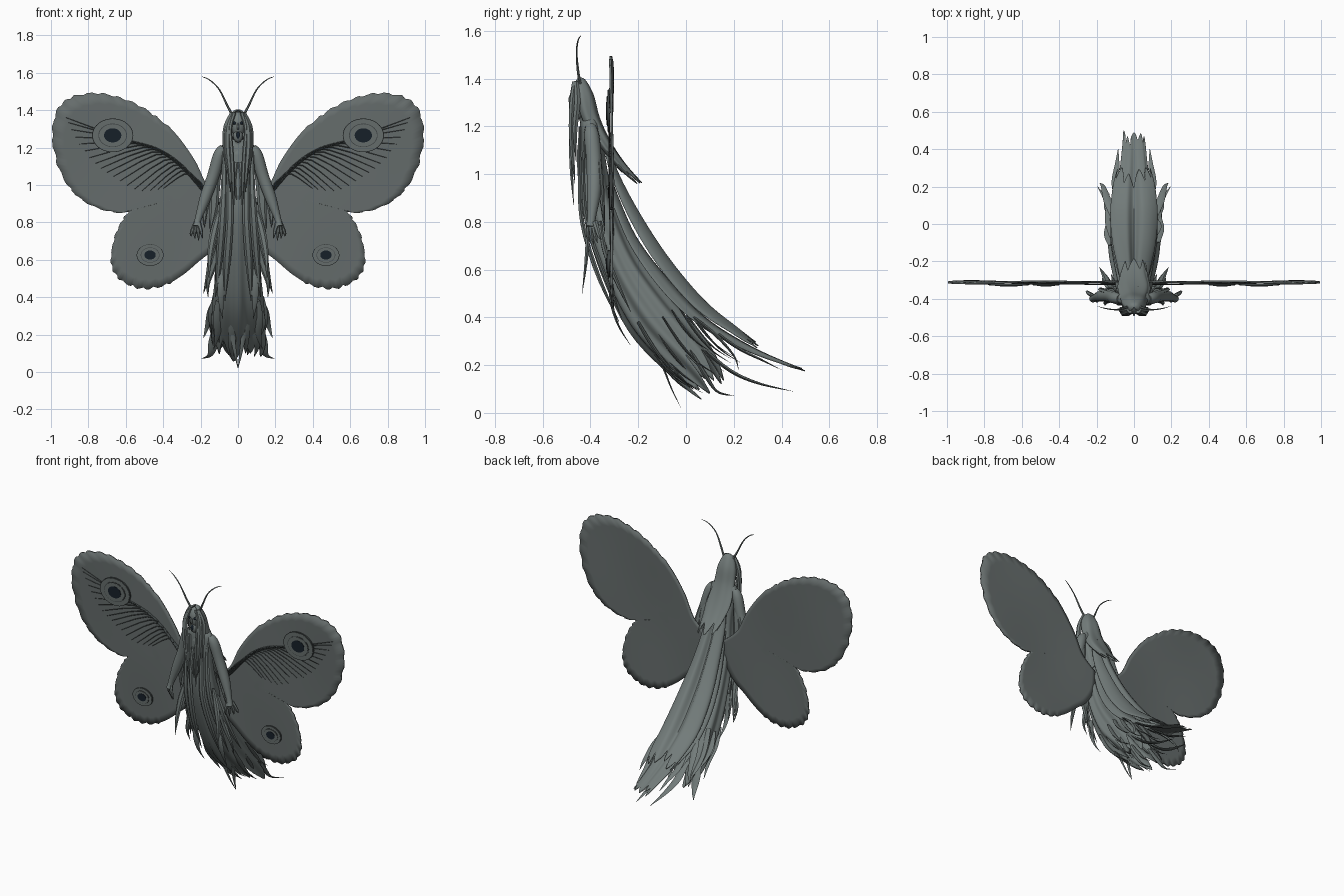
import bpy, bmesh, random
from math import sin, cos, pi, radians, exp, floor
from mathutils import Vector

random.seed(7)

def material(name, rgb):
    m = bpy.data.materials.new(name)
    m.diffuse_color = (*rgb, 1)
    return m

CLOTH = material("cloth_grey", (0.17, 0.20, 0.195))
WING = material("wing_grey", (0.13, 0.15, 0.148))
DARK = material("dark", (0.008, 0.014, 0.022))
LINE = material("vein_grey", (0.05, 0.06, 0.06))

def spline(pts, t):
    """Catmull-Rom through points of any dimension, t in 0..1."""
    n = len(pts) - 1
    i = min(int(max(t, 0) * n), n - 1)
    u = t * n - i
    p = [pts[max(0, min(n, i + k))] for k in (-1, 0, 1, 2)]
    return [0.5 * (2*b + (c - a)*u + (2*a - 5*b + 4*c - d)*u*u + (3*b - a - 3*c + d)*u**3)
            for a, b, c, d in zip(*p)]

def make(name, verts, faces, mat=CLOTH, solid=0):
    me = bpy.data.meshes.new(name)
    me.from_pydata([tuple(v) for v in verts], [], faces)
    bm = bmesh.new()
    bm.from_mesh(me)
    bmesh.ops.recalc_face_normals(bm, faces=bm.faces)
    bm.to_mesh(me)
    bm.free()
    ob = bpy.data.objects.new(name, me)
    bpy.context.collection.objects.link(ob)
    me.materials.append(mat)
    if solid:
        ob.modifiers.new("thickness", 'SOLIDIFY').thickness = solid
    bpy.context.view_layer.objects.active = ob
    bpy.ops.object.select_all(action='DESELECT')
    ob.select_set(True)
    bpy.ops.object.shade_smooth_by_angle(angle=radians(40))
    return ob

def tubes(name, paths, ref=(0, 1, 0), flat=1.0, mat=CLOTH, n=14, k=6):
    """Tapered strands; each path point is (x, y, z, half width)."""
    V, F = [], []
    for pts in paths:
        b = len(V)
        for i in range(n + 1):
            q = spline(pts, i / n)
            a, c = (Vector(spline(pts, max(0, min(1, i/n + e)))[:3]) for e in (-.02, .02))
            tan = (c - a).normalized()
            side = tan.cross(Vector(ref)).normalized()
            nor = side.cross(tan)
            w = max(q[3], 0.0006)
            V += [Vector(q[:3]) + side*w*cos(2*pi*j/k) + nor*w*flat*sin(2*pi*j/k) for j in range(k)]
        F += [(b+i*k+j, b+i*k+(j+1) % k, b+(i+1)*k+(j+1) % k, b+(i+1)*k+j)
              for i in range(n) for j in range(k)]
        F += [tuple(range(b, b+k)), tuple(range(b+n*k, b+n*k+k))]
    return make(name, V, F, mat)

def mirrored(paths):
    return [[(s*p[0], *p[1:]) for p in path] for path in paths for s in (1, -1)]

def drape(name, stations, a0, a1, cols, folds, fold, rag, tips, groove=0, rows=36, solid=0.004):
    """Cloth swept along (y, z, half width, half depth) with folds and a torn hem."""
    closed = abs(a1 - a0 - 2*pi) < 0.01
    cut = [random.uniform(0.0, rag) for _ in range(tips + 1)]
    V, F = [], []
    m = cols if closed else cols + 1
    for j in range(m):
        u = j / cols
        a = a0 + (a1 - a0)*u
        g = u*tips
        end = 1 - cut[int(floor(g))] - rag*abs(2*(g % 1) - 1)**1.3
        for i in range(rows + 1):
            t = end*i/rows
            y, z, w, d = spline(stations, t)
            e, f = spline(stations, max(0, t - .01)), spline(stations, min(1, t + .01))
            tan = Vector((0, f[0]-e[0], f[1]-e[1])).normalized()
            nor = Vector((0, -tan.z, tan.y))
            r = 1 + fold*min(1, t*1.6)*cos(folds*a + 1.5*sin(3*t))
            dip = 1 - groove*exp(-((a - pi/2)/0.2)**2)
            V.append(Vector((w*r*cos(a), y, z)) + nor*d*r*dip*sin(a))
    R = rows + 1
    for j in range(cols):
        b, c = j*R, ((j+1) % m)*R
        F += [(b+i, b+i+1, c+i+1, c+i) for i in range(rows)]
    return make(name, V, F, CLOTH, solid)

# Robe, capes and hood
drape("robe", [(-.42, 1.25, .035, .025), (-.40, 1.19, .095, .045), (-.385, 1.02, .075, .055),
               (-.36, .85, .085, .07), (-.275, .62, .105, .085), (-.14, .40, .13, .11),
               (.02, .22, .14, .10), (.12, .09, .14, .07)], 0, 2*pi, 96, 9, .06, .13, 9)
drape("upper_cape", [(-.35, 1.16, .05, .02), (-.31, 1.0, .07, .03), (-.22, .80, .09, .045),
                     (-.10, .61, .115, .05), (.05, .44, .125, .045), (.2, .335, .11, .03),
                     (.30, .27, .085, .02)], -.2, pi + .2, 60, 4, .04, .10, 6, groove=.75)
drape("lower_cape", [(-.33, .95, .06, .03), (-.24, .72, .09, .04), (-.10, .52, .12, .05),
                     (.06, .37, .12, .04), (.25, .265, .08, .025), (.42, .20, .06, .012),
                     (.50, .175, .055, .01)], -.1, pi + .1, 60, 6, .05, .09, 5, groove=.5)
drape("hood", [(-.452, 1.402, .006, .006), (-.446, 1.385, .035, .028), (-.43, 1.32, .062, .045),
               (-.40, 1.22, .072, .042), (-.34, 1.12, .085, .03), (-.27, 1.03, .07, .022),
               (-.19, .95, .06, .015)], -.75, pi + .75, 48, 6, .05, .12, 5)

# Torn hem strips around the skirt and long trailing tips
rags = []
for i in range(14):
    a = 2*pi*i/14 + random.uniform(-.15, .15)
    x, y, z = .125*cos(a), -.10 + .09*sin(a), .40 + .07*sin(a)
    L = random.uniform(.6, 1.05)
    rags.append([(x, y, z, .014), (x*1.1, y+.08*L, z-.12*L, .024),
                 (x*1.1+random.uniform(-.02, .02), y+.16*L, z-.21*L, .014), (x*1.12, y+.25*L, z-.27*L, .001)])
tubes("skirt_rags", rags, ref=(0, .7, .7), flat=.25)
tubes("trailing_tips", mirrored([
    [(.11, .02, .26, .02), (.13, .08, .16, .028), (.15, .13, .09, .014), (.195, .20, .072, .001)],
    [(.06, .06, .28, .025), (.07, .18, .18, .025), (.06, .30, .125, .016), (.05, .45, .09, .001)],
    [(.10, .03, .40, .02), (.14, .12, .33, .022), (.165, .2, .24, .012), (.185, .22, .18, .001)],
    [(.08, .12, .34, .02), (.10, .22, .27, .02), (.09, .32, .22, .012), (.085, .40, .18, .001)],
    [(.08, -.32, .55, .015), (.09, -.31, .45, .02), (.09, -.28, .36, .012), (.08, -.23, .28, .001)],
    [(.10, -.2, .38, .02), (.11, -.14, .28, .025), (.11, -.08, .2, .015), (.13, 0, .12, .001)],
    [(.035, -.16, .32, .02), (.03, -.10, .2, .014), (.015, -.06, .1, .008), (.0, -.02, .02, .001)],
]), ref=(0, .7, .7), flat=.35)

# Front stole and hanging chest panels
tubes("front_stole", mirrored([
    [(.045, -.445, 1.2, .012), (.045, -.445, 1.0, .018), (.045, -.435, .8, .02), (.06, -.37, .58, .02), (.07, -.28, .38, .002)],
    [(.075, -.42, 1.18, .01), (.075, -.43, 1.0, .016), (.085, -.415, .8, .02), (.10, -.35, .6, .018), (.12, -.27, .4, .002)],
    [(.012, -.45, 1.12, .012), (.022, -.45, 1.02, .012), (.008, -.445, .92, .003)],
]), flat=.5)

# Head with hollow face
def ball(name, loc, size, mat=CLOTH):
    bpy.ops.mesh.primitive_uv_sphere_add(segments=24, ring_count=14, location=loc)
    ob = bpy.context.object
    ob.name, ob.scale = name, size
    ob.data.materials.append(mat)
    bpy.ops.object.shade_smooth()

ball("head", (0, -.443, 1.325), (.042, .04, .066))
ball("jaw", (0, -.455, 1.262), (.026, .026, .035))
ball("nose", (0, -.484, 1.312), (.006, .008, .02))
ball("mouth", (0, -.476, 1.265), (.011, .008, .018), DARK)
for s, side in ((1, "left"), (-1, "right")):
    ball("eye_socket_" + side, (s*.018, -.475, 1.33), (.011, .008, .009), DARK)
tubes("neck", [[(0, -.44, 1.28, .025), (0, -.42, 1.22, .024), (0, -.41, 1.17, .04)]], k=12)

# Hair locks down the front and antennae
tubes("hair_locks", mirrored([
    [(.025, -.465, 1.385, .012), (.052, -.475, 1.31, .016), (.055, -.48, 1.2, .016), (.045, -.475, 1.08, .012), (.04, -.465, .96, .001)],
    [(.03, -.46, 1.385, .012), (.062, -.455, 1.3, .018), (.066, -.465, 1.18, .014), (.06, -.46, 1.05, .001)],
    [(.02, -.47, 1.385, .01), (.042, -.482, 1.3, .010), (.034, -.483, 1.18, .011), (.026, -.48, 1.02, .010), (.022, -.47, .87, .001)],
]), flat=.8)
tubes("antennae", mirrored([[(.025, -.44, 1.36, .007), (.06, -.452, 1.43, .006),
                             (.10, -.458, 1.51, .004), (.15, -.452, 1.56, .003), (.195, -.44, 1.58, .001)]]))

# Arms, hands and torn sleeves
tubes("arms", mirrored([[(.075, -.40, 1.20, .022), (.10, -.395, 1.16, .032), (.132, -.385, 1.05, .032),
                         (.175, -.385, .93, .030), (.212, -.395, .82, .018), (.22, -.40, .78, .02)]]), k=12, n=20)
tubes("fingers", mirrored([[(.21+.005*i, -.405+.008*i, .80, .012), (.195+.018*i, -.41+.015*i, .745, .009),
                            (.19+.02*i, -.40+.015*i, .70+.012*abs(i-1), .001)] for i in range(4)]))
tubes("sleeve_rags", mirrored([
    [(.10, -.38, 1.16, .02), (.125, -.36, 1.0, .03), (.13, -.35, .88, .022), (.15, -.34, .75, .001)],
    [(.12, -.37, 1.1, .02), (.155, -.36, .98, .025), (.175, -.35, .88, .018), (.18, -.34, .77, .001)],
    [(.10, -.40, .86, .012), (.13, -.41, .74, .02), (.15, -.42, .62, .014), (.155, -.435, .50, .001)],
    [(.10, -.36, .8, .015), (.13, -.34, .68, .022), (.15, -.29, .55, .018), (.185, -.23, .42, .001)],
    [(.10, -.34, .7, .015), (.13, -.32, .58, .02), (.16, -.3, .48, .012), (.16, -.27, .40, .001)],
]), flat=.5)

# Wings: one scalloped outline per side, filled with rings toward its centre
OUTLINE = [(.06, .90), (.16, .99), (.23, 1.13), (.33, 1.27), (.43, 1.36), (.54, 1.43), (.66, 1.475), (.78, 1.49),
           (.90, 1.465), (.97, 1.39), (.992, 1.24), (.95, 1.07), (.87, .95), (.75, .875), (.63, .85), (.585, .86),
           (.62, .81), (.66, .72), (.68, .60), (.655, .52), (.585, .465), (.50, .445), (.40, .46), (.30, .515),
           (.21, .59), (.13, .66), (.07, .77), (.06, .90)]

def wing(name, s, n=240, rings=10, centre=Vector((.36, .92)), y=-.311):
    rng = random.Random(3)
    def point(p):
        camber = .006*cos(7*p.x)*cos(5*(p.y - .9))
        return (s*min(p.x, 1), y + camber, p.y)
    V, F = [], []
    for i in range(n):
        p = Vector(spline(OUTLINE, i/n))
        if p.x > .35:
            d = (p - centre).normalized()
            p += d*(.012*abs(sin(pi*44*i/n)) - .008 + rng.uniform(-.003, .003))
        V += [point(centre.lerp(p, r/rings)) for r in range(1, rings + 1)]
    V.append(point(centre))
    for i in range(n):
        b, c = i*rings, ((i+1) % n)*rings
        F.append((n*rings, b, c))
        F += [(b+r, b+r+1, c+r+1, c+r) for r in range(rings-1)]
    make(name, V, F, WING, .01).modifiers[0].offset = 0

# Eyespots: stacked discs on the front face only
def eyespot(name, x, z, rx, rz):
    for i, (part, k, mat) in enumerate((("rim", 1, LINE), ("band", .96, WING), ("ring", .70, LINE),
                                        ("disc", .66, WING), ("pupil", .42, DARK))):
        bpy.ops.mesh.primitive_cylinder_add(vertices=40, radius=1, depth=2, location=(x, -.322 - .002*i, z),
                                            rotation=(pi/2, 0, 0))
        ob = bpy.context.object
        ob.name, ob.scale = f"{name}_{part}", (rx*k, rz*k, .004)
        ob.data.materials.append(mat)
        bpy.ops.object.shade_smooth_by_angle()

for s, side in ((1, "left"), (-1, "right")):
    wing("wing_" + side, s)
    eyespot("upper_eyespot_" + side, s*.67, 1.265, .11, .09)
    eyespot("lower_eyespot_" + side, s*.47, .625, .072, .058)

# Fanned wing veins branching from a curved bundle
ARC = [(.10, .90), (.20, 1.01), (.32, 1.12), (.46, 1.205), (.62, 1.25), (.74, 1.28)]
TIPS = [(.40, .98), (.53, .97), (.66, 1.04), (.77, 1.12), (.86, 1.24), (.92, 1.36)]
veins = []
for i in range(18):
    t = i/17
    a, m, e = spline(ARC, .12 + .1*t), spline(ARC, .32 + .5*t), spline(TIPS, t)
    h = spline(ARC, .21 + .3*t)
    veins.append([(p[0], -.321, p[1] - .03*(1-t)*k, w) for p, k, w in
                  ((ARC[0], 0, .005), (a, 1, .004), (h, 1, .0035), (m, .5, .003), (e, 0, .001))])
tubes("wing_veins", mirrored(veins), mat=LINE, k=4)
